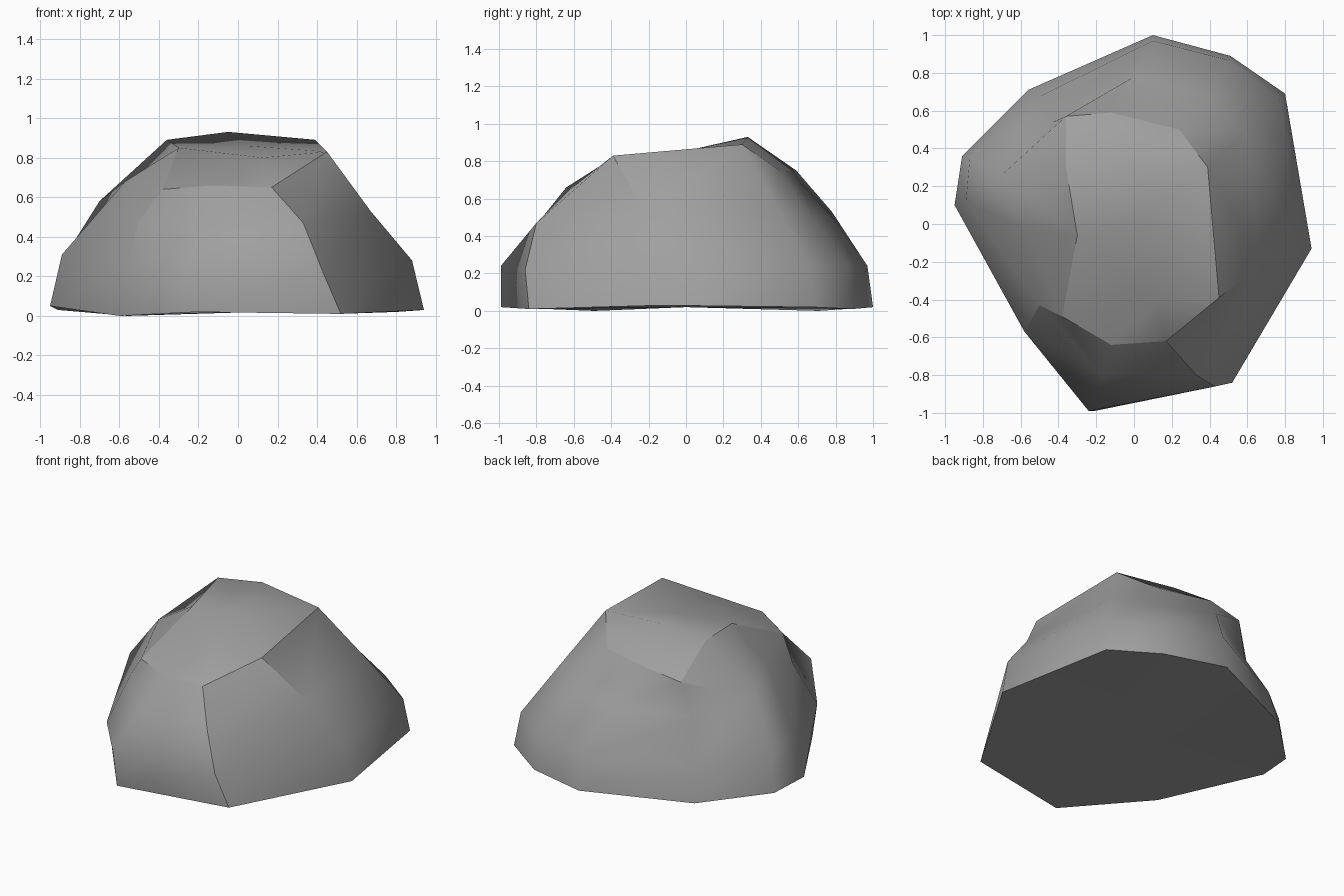
import bpy
import bmesh

default_cube = bpy.data.objects.get("Cube")
if default_cube:
    bpy.data.objects.remove(default_cube, do_unlink=True)


def make_material(name, value):
    """Plain grey material for viewport and render."""
    material = bpy.data.materials.new(name)
    material.use_nodes = True
    colour = (value, value, value, 1)
    material.diffuse_color = colour
    shader = material.node_tree.nodes["Principled BSDF"]
    shader.inputs["Base Color"].default_value = colour
    shader.inputs["Roughness"].default_value = 0.9
    return material


# Every ring runs counter-clockwise from the front right corner
# Foot: the edge of the underside
foot = [(-.6, -.49, 0), (-.21, -.99, .02), (.52, -.84, .01), (.94, -.13, .03),
        (.8, .69, .02), (.51, .89, .01), (.1, 1, .02), (-.56, .71, 0),
        (-.91, .36, .03), (-.95, .1, .05)]

# Waist: the top of the steep lower band
waist = [(-.58, -.57, .19), (-.24, -.99, .24), (.43, -.86, .22), (.88, -.15, .28),
         (.77, .66, .24), (.49, .87, .24), (.1, .97, .24), (-.51, .67, .22),
         (-.87, .34, .31), (-.89, .12, .31)]

# Shoulder: where the sides begin to lean inwards
shoulder = [(-.5, -.43, .48), (-.17, -.8, .46), (.33, -.8, .47), (.67, -.22, .53),
            (.59, .49, .55), (.38, .68, .49), (0, .78, .53), (-.43, .54, .48),
            (-.7, .26, .58), (-.57, -.03, .68)]

# Brow: the rim of the crown
brow = [(-.38, -.49, .64), (-.12, -.64, .66), (.17, -.62, .65), (.45, -.39, .83),
        (.39, .3, .89), (.24, .5, .75), (-.12, .59, .75), (-.36, .57, .71),
        (-.36, .3, .89), (-.3, -.06, .85)]


def add_ring(bm, points):
    return [bm.verts.new(point) for point in points]


def bridge(bm, lower, upper):
    """Join two rings of equal length with quads."""
    count = len(lower)
    for i in range(count):
        j = (i + 1) % count
        bm.faces.new((lower[i], lower[j], upper[j], upper[i]))


def fan(bm, centre, chain):
    """Join a centre vertex to each edge of a chain of vertices."""
    for first, second in zip(chain, chain[1:]):
        bm.faces.new((centre, first, second))


def sharpen(bm, chain):
    """Mark the edges along a chain of vertices as broken edges."""
    for pair in zip(chain, chain[1:]):
        bm.edges.get(pair).smooth = False


bm = bmesh.new()

# Sides
rings = [add_ring(bm, points) for points in (foot, waist, shoulder, brow)]
for lower, upper in zip(rings, rings[1:]):
    bridge(bm, lower, upper)
base, rim = rings[0], rings[-1]

# Split the notch at the back right and the corner at the front right
bmesh.ops.connect_verts(bm, verts=[rings[2][8], rim[7]])
bmesh.ops.connect_verts(bm, verts=[rings[2][1], rim[0]])

# Crown: a front slope, a shallow saddle and a peak towards the back
slope = bm.verts.new((.12, -.42, .8))
saddle = bm.verts.new((.04, .02, .86))
peak = bm.verts.new((-.05, .33, .93))
fan(bm, slope, [rim[-1]] + rim[:4])
fan(bm, saddle, [rim[8], rim[9], slope, rim[3], rim[4], peak, rim[8]])
fan(bm, peak, rim[4:9])

# Underside
underside = bm.verts.new((0, 0, .02))
fan(bm, underside, base[::-1] + [base[-1]])

# Smooth stone with broken edges on the crown, corners and foot
bmesh.ops.recalc_face_normals(bm, faces=bm.faces[:])
for face in bm.faces:
    face.smooth = True
sharpen(bm, base + base[:1])
sharpen(bm, rim + rim[:1])
sharpen(bm, [ring[2] for ring in rings])
sharpen(bm, [ring[0] for ring in rings[1:]])
sharpen(bm, [rings[2][3], rim[3]])
sharpen(bm, [rings[2][8], rim[7]])

mesh = bpy.data.meshes.new("boulder")
bm.to_mesh(mesh)
bm.free()
mesh.materials.append(make_material("stone grey", .35))

boulder = bpy.data.objects.new("boulder", mesh)
bpy.context.collection.objects.link(boulder)
